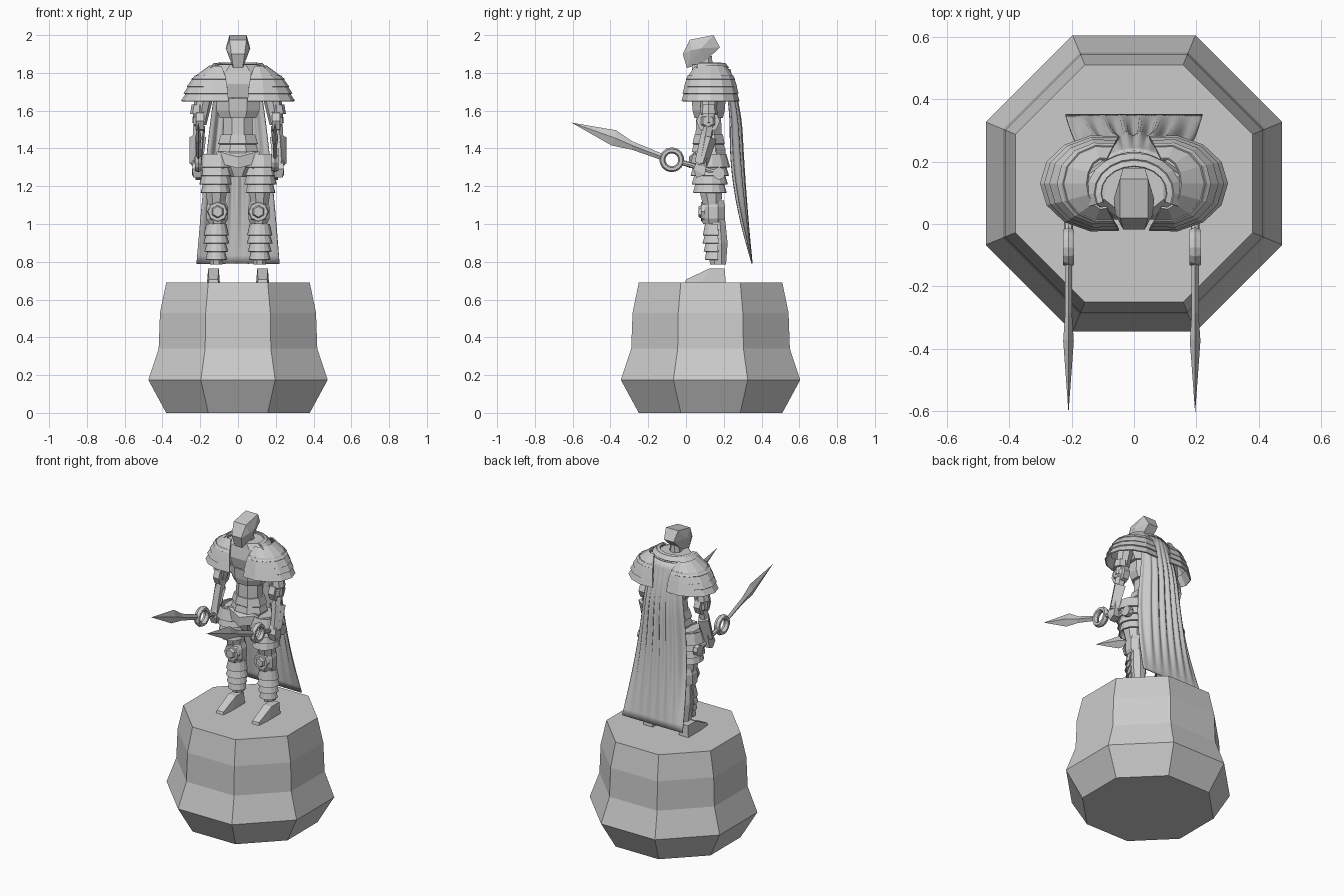
import bpy, bmesh, math
from mathutils import Vector

if "Cube" in bpy.data.objects:
    bpy.data.objects.remove(bpy.data.objects["Cube"])


def finish(name, bm, mirror=False, solid=0, smooth=False):
    bmesh.ops.recalc_face_normals(bm, faces=bm.faces)
    me = bpy.data.meshes.new(name)
    bm.to_mesh(me)
    bm.free()
    ob = bpy.data.objects.new(name, me)
    bpy.context.collection.objects.link(ob)
    if solid:
        m = ob.modifiers.new("Thickness", 'SOLIDIFY')
        m.thickness = solid
        m.offset = 0
    if mirror:
        ob.modifiers.new("Mirror", 'MIRROR')
    if smooth:
        for p in me.polygons:
            p.use_smooth = True
    return ob


def loft(name, sections, n=8, mirror=False):
    """Stack of n-sided rings: (cx, cy, z, half width, half depth)."""
    bm = bmesh.new()
    k = 1 / math.cos(math.pi / n)
    rings = []
    for cx, cy, z, rx, ry in sections:
        rings.append([bm.verts.new((cx + k * rx * math.cos((i + .5) * math.tau / n),
                                    cy + k * ry * math.sin((i + .5) * math.tau / n), z))
                      for i in range(n)])
    for a, b in zip(rings, rings[1:]):
        for i in range(n):
            j = (i + 1) % n
            bm.faces.new((a[i], a[j], b[j], b[i]))
    bm.faces.new(rings[0])
    bm.faces.new(rings[-1])
    return finish(name, bm, mirror)


def plates(name, cx, cy, layers, a0, a1, n, mirror=True):
    """Overlapping flared bands: (z top, rx, ry, z bottom, rx, ry)."""
    bm = bmesh.new()
    for z0, rx0, ry0, z1, rx1, ry1 in layers:
        rows = []
        for z, rx, ry in ((z0, rx0, ry0), (z1, rx1, ry1)):
            angs = [math.radians(a0 + (a1 - a0) * i / n) for i in range(n + 1)]
            rows.append([bm.verts.new((cx + rx * math.cos(a), cy + ry * math.sin(a), z)) for a in angs])
        for i in range(n):
            bm.faces.new((rows[0][i], rows[0][i + 1], rows[1][i + 1], rows[1][i]))
    return finish(name, bm, mirror, solid=.008)


def rod(name, p, q, r1, r2, n=8, mirror=True):
    """Tapered prism from p to q."""
    bm = bmesh.new()
    p, q = Vector(p), Vector(q)
    bmesh.ops.create_cone(bm, cap_ends=True, segments=n, radius1=r1, radius2=r2, depth=(q - p).length)
    bmesh.ops.rotate(bm, verts=bm.verts, matrix=(q - p).to_track_quat('Z', 'Y').to_matrix())
    bmesh.ops.translate(bm, verts=bm.verts, vec=(p + q) / 2)
    return finish(name, bm, mirror)


def hull(name, pts, cx=0, mirror=False):
    """Convex part from (half width, y, z) points about x = cx."""
    bm = bmesh.new()
    for w, y, z in pts:
        for s in ((1, -1) if w else (1,)):
            bm.verts.new((cx + s * w, y, z))
    bmesh.ops.convex_hull(bm, input=bm.verts)
    bmesh.ops.dissolve_limit(bm, angle_limit=.05, verts=bm.verts, edges=bm.edges)
    return finish(name, bm, mirror)


C = .13  # depth of the figure's centre

# Octagonal pedestal
loft("pedestal", [(0, C, z, r, r) for z, r in
                  ((0, .38), (.175, .475), (.34, .42), (.53, .413), (.69, .38))])

# Hooded head, neck and collar
hull("head", [(.035, -.017, 1.9), (.025, .005, 1.825), (.045, .02, 1.975), (.045, .145, 2.0),
              (.035, .18, 1.935), (.065, .08, 1.93), (.06, .03, 1.92), (.035, .1, 1.86)])
loft("neck", [(0, .105, 1.79, .04, .04), (0, .105, 1.89, .032, .032)])
plates("collar", 0, .1, [(1.85, .125, .105, 1.825, .15, .125), (1.85, .105, .085, 1.845, .125, .105)],
       -20, 200, 12, mirror=False)

# Torso
loft("chest_yoke", [(0, .12, 1.67, .125, .09), (0, .12, 1.74, .16, .105),
                    (0, .12, 1.81, .15, .09), (0, .11, 1.845, .095, .075)])
loft("chest_plate", [(0, .12, 1.56, .095, .075), (0, .12, 1.60, .113, .085), (0, .12, 1.665, .113, .09)])
loft("waist", [(0, .12, 1.46, .08, .07), (0, .12, 1.57, .075, .065)])
loft("belt", [(0, .12, 1.38, .108, .09), (0, .12, 1.42, .095, .08),
              (0, .12, 1.425, .105, .085), (0, .12, 1.475, .09, .075)])
loft("hips", [(0, .125, 1.25, .05, .06), (0, .125, 1.32, .11, .085), (0, .125, 1.40, .1, .085)])
for i in range(2):  # chevron belt plates
    z = 1.385 - i * .03
    hull("belt_chevron", [(.115, .05, z), (.115, .05, z - .03), (0, .015, z - .03),
                          (0, .015, z - .06), (.09, .12, z - .01)])

# Layered shoulder armour
plates("shoulder_armour", .1, C, [(1.835, .05, .08, 1.765, .145, .13),
                                  (1.785, .125, .12, 1.725, .168, .14),
                                  (1.75, .145, .13, 1.69, .185, .148),
                                  (1.71, .16, .135, 1.65, .198, .153)], -105, 105, 8)

# Arms, elbow discs and hands
rod("upper_arm", (.165, .12, 1.76), (.205, .12, 1.53), .055, .038)
rod("elbow_disc", (.18, .117, 1.545), (.222, .117, 1.545), .062, .062)
rod("elbow_boss", (.222, .117, 1.545), (.236, .117, 1.545), .042, .03, 6)
rod("elbow_cuff", (.203, .12, 1.63), (.206, .12, 1.58), .042, .048)
rod("forearm", (.205, .118, 1.52), (.218, .08, 1.31), .032, .032, 6)
rod("bracer", (.212, .12, 1.46), (.222, .08, 1.32), .045, .036, 4)
hull("hand", [(.022, .06, 1.34), (.022, .11, 1.33), (.028, .04, 1.29), (.028, .1, 1.26),
              (.02, .055, 1.245)], .215, True)

# Ring-guard swords
for x in (-.21, .196):
    rod("sword_handle", (x, -.02, 1.325), (x, .17, 1.27), .014, .014, mirror=False)
    rod("sword_pommel", (x - .015, .175, 1.268), (x + .015, .175, 1.268), .034, .034, mirror=False)
    bpy.ops.mesh.primitive_torus_add(major_segments=14, minor_segments=6, major_radius=.05,
                                     minor_radius=.016, location=(x, -.075, 1.34),
                                     rotation=(0, math.pi / 2, 0))
    bpy.context.object.name = "sword_ring"
    bpy.context.object.scale = (1, 1, 1.3)
    # Blade with a raised centre ridge
    bm = bmesh.new()
    rim = [(-.607, 1.537), (-.37, 1.496), (-.285, 1.438), (-.12, 1.37),
           (-.12, 1.335), (-.285, 1.393), (-.395, 1.416)]
    ev = [bm.verts.new((x, y, z)) for y, z in rim]
    for s in (-1, 1):
        rv = [bm.verts.new((x + s * t, y, z)) for t, y, z in
              ((.017, -.375, 1.455), (.011, -.285, 1.416), (.012, -.12, 1.353))]
        for f in ((ev[0], ev[1], rv[0]), (ev[1], ev[2], rv[1], rv[0]), (ev[2], ev[3], rv[2], rv[1]),
                  (ev[4], ev[5], rv[1], rv[2]), (ev[5], ev[6], rv[0], rv[1]), (ev[6], ev[0], rv[0]),
                  (ev[3], ev[4], rv[2])):
            bm.faces.new(f)
    finish("sword_blade", bm)

# Legs
loft("thigh", [(.115, .14, 1.08, .043, .045), (.115, .13, 1.2, .06, .065),
               (.11, .125, 1.31, .078, .085), (.095, .125, 1.37, .07, .08)], mirror=True)
plates("thigh_armour", .118, .125,
       [(1.37 - .05 * i, .08 - .006 * i, .085 - .005 * i, 1.30 - .045 * i, .098 - .007 * i, .105 - .006 * i)
        for i in range(4)], -165, 95, 9)
loft("shin", [(.115, .17, .785, .032, .042), (.112, .165, .9, .05, .055),
              (.11, .16, 1.0, .045, .05), (.11, .15, 1.1, .04, .045)], mirror=True)
plates("shin_armour", .115, .16,
       [(1.0 - .045 * i, .05 - .003 * i, .055 - .003 * i, .94 - .043 * i, r, r + .003)
        for i, r in enumerate((.064, .066, .06, .054))], -190, 10, 8)
loft("knee_guard", [(.11, .145, 1.0, .042, .055), (.11, .145, 1.03, .057, .062),
                    (.11, .145, 1.09, .057, .062), (.11, .145, 1.125, .042, .055)], mirror=True)
rod("knee_disc", (.108, .1, 1.065), (.108, .08, 1.065), .056, .05)
rod("knee_boss", (.108, .08, 1.065), (.108, .066, 1.065), .035, .028, 6)
hull("boot", [(.026, -.005, .69), (.024, 0, .706), (.034, .08, .69), (.034, .21, .69),
              (.03, .11, .74), (.028, .125, .765), (.028, .205, .765)], .13, True)

# Draped cape, straight at the hem with folds above it
bm = bmesh.new()
NU, NV = 48, 24
rows = []
for j in range(NV + 1):
    v = j / NV
    s = math.sin(math.pi * v)
    row = []
    for i in range(NU + 1):
        u = 2 * i / NU - 1
        half = .095 + .125 * v ** .7
        y = .232 + .055 * math.sin(min(1, v * 3) * math.pi / 2) + .063 * v ** 1.6
        y -= s * (.016 * (1 + math.cos(7 * math.pi * u + v)) * .6 + .05 * u ** 4)
        y -= .03 * u * u * (1 - v)
        row.append(bm.verts.new((u * half, y, 1.82 - 1.03 * v)))
    rows.append(row)
for a, b in zip(rows, rows[1:]):
    for i in range(NU):
        bm.faces.new((a[i], a[i + 1], b[i + 1], b[i]))
finish("cape", bm, solid=.006, smooth=True)
